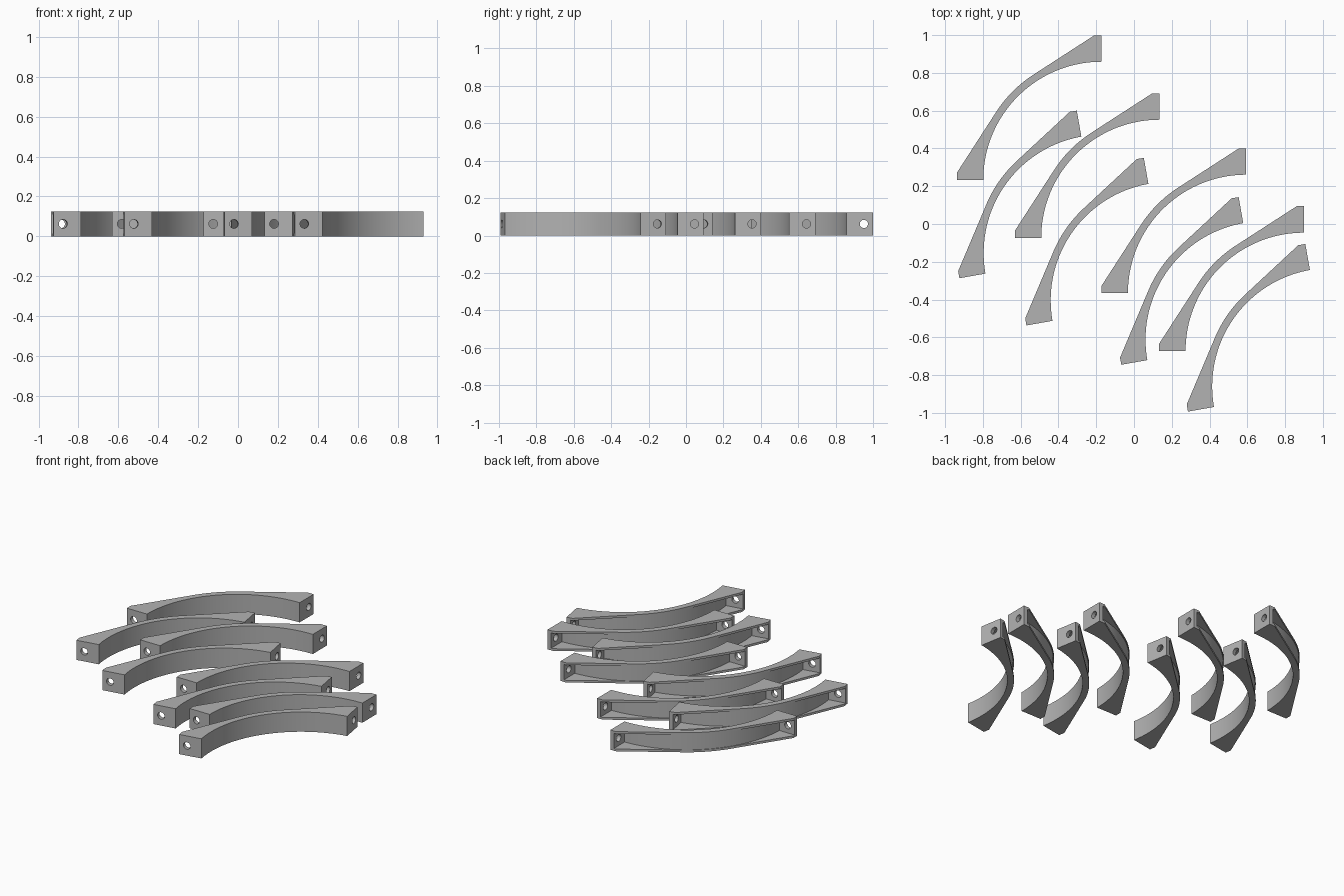
import bpy, bmesh, math
from math import cos, sin, pi

cube = bpy.data.objects.get("Cube")
if cube:
    bpy.data.objects.remove(cube, do_unlink=True)

HEIGHT = 0.124      # bracket height
INNER = 0.626       # radius of the concave face
OUTER = 0.664       # radius of the thin middle
POCKET = 0.66       # radius of the pocket floor
REACH = 0.766       # outer edge of the end flanges
TIP = 0.038         # flat on each flange tip
WALL = 0.025        # end wall thickness
PLATE = 0.014       # top and bottom plate thickness
HOLE_AT, HOLE_R = 0.718, 0.022

grey = bpy.data.materials.new("plain_grey")
grey.use_nodes = True
colour = (0.45, 0.45, 0.45, 1)
grey.diffuse_color = colour
grey.node_tree.nodes["Principled BSDF"].inputs["Base Color"].default_value = colour


def arc(radius, start, end, steps):
    angles = [start + (end - start) * i / steps for i in range(steps + 1)]
    return [(radius * cos(a), radius * sin(a)) for a in angles]


def prism(name, points, z0, z1):
    """Extrude a flat outline between two heights."""
    bm = bmesh.new()
    face = bm.faces.new([bm.verts.new((x, y, z0)) for x, y in points])
    top = bmesh.ops.extrude_face_region(bm, geom=[face])["geom"]
    verts = [v for v in top if isinstance(v, bmesh.types.BMVert)]
    bmesh.ops.translate(bm, verts=verts, vec=(0, 0, z1 - z0))
    bmesh.ops.recalc_face_normals(bm, faces=bm.faces)
    mesh = bpy.data.meshes.new(name)
    bm.to_mesh(mesh)
    bm.free()
    obj = bpy.data.objects.new(name, mesh)
    bpy.context.collection.objects.link(obj)
    return obj


def hole_cutter(location, rotation):
    bpy.ops.mesh.primitive_cylinder_add(vertices=32, radius=HOLE_R, depth=0.13,
                                        location=location, rotation=rotation)
    return bpy.context.object


# Curved body with straight flares towards both flanges
tangent = math.atan2(TIP, REACH) + math.acos(OUTER / math.hypot(REACH, TIP))
outline = arc(INNER, pi, pi / 2, 48)
outline += [(0, REACH), (-TIP, REACH)]
outline += arc(OUTER, pi / 2 + tangent, pi - tangent, 16)
outline += [(-REACH, TIP), (-REACH, 0)]
body = prism("bracket_body", outline, 0, HEIGHT)
body.data.materials.append(grey)

# Pocket open to the outside, leaving plates and end walls
edge = math.asin(WALL / POCKET)
pocket = arc(POCKET, pi - edge, pi / 2 + edge, 48)
pocket += [(-WALL, 1), (-1, 1), (-1, WALL)]
cutters = [prism("pocket_cutter", pocket, PLATE, HEIGHT - PLATE)]

# Bolt holes through the end walls
cutters.append(hole_cutter((-HOLE_AT, 0, HEIGHT / 2), (pi / 2, 0, 0)))
cutters.append(hole_cutter((0, HOLE_AT, HEIGHT / 2), (0, pi / 2, 0)))

for cutter in cutters:
    cutter.hide_render = True
    mod = body.modifiers.new("cut", 'BOOLEAN')
    mod.operation = 'DIFFERENCE'
    mod.solver = 'EXACT'
    mod.object = cutter

bpy.context.view_layer.update()
shape = bpy.data.meshes.new_from_object(
    body.evaluated_get(bpy.context.evaluated_depsgraph_get()))
shape.name = "bracket"
shape.materials.clear()
shape.materials.append(grey)
for helper in cutters + [body]:
    bpy.data.objects.remove(helper, do_unlink=True)

# Two nested rows of brackets, the second row turned slightly
rows = {
    "straight_bracket": (0, [(-0.172, 0.233), (0.135, -0.074),
                             (0.594, -0.365), (0.899, -0.672)]),
    "turned_bracket": (10, [(-0.17, -0.154), (0.185, -0.404),
                            (0.687, -0.612), (1.04, -0.86)]),
}
bpy.ops.object.select_all(action='DESELECT')
for name, (turn, centres) in rows.items():
    for i, (x, y) in enumerate(centres):
        bracket = bpy.data.objects.new(f"{name}_{i + 1}", shape)
        bracket.location = (x, y, 0)
        bracket.rotation_euler.z = math.radians(turn)
        bpy.context.collection.objects.link(bracket)

# Smooth curves, sharp corners
bracket.select_set(True)
bpy.context.view_layer.objects.active = bracket
bpy.ops.object.shade_smooth_by_angle(angle=math.radians(30))
